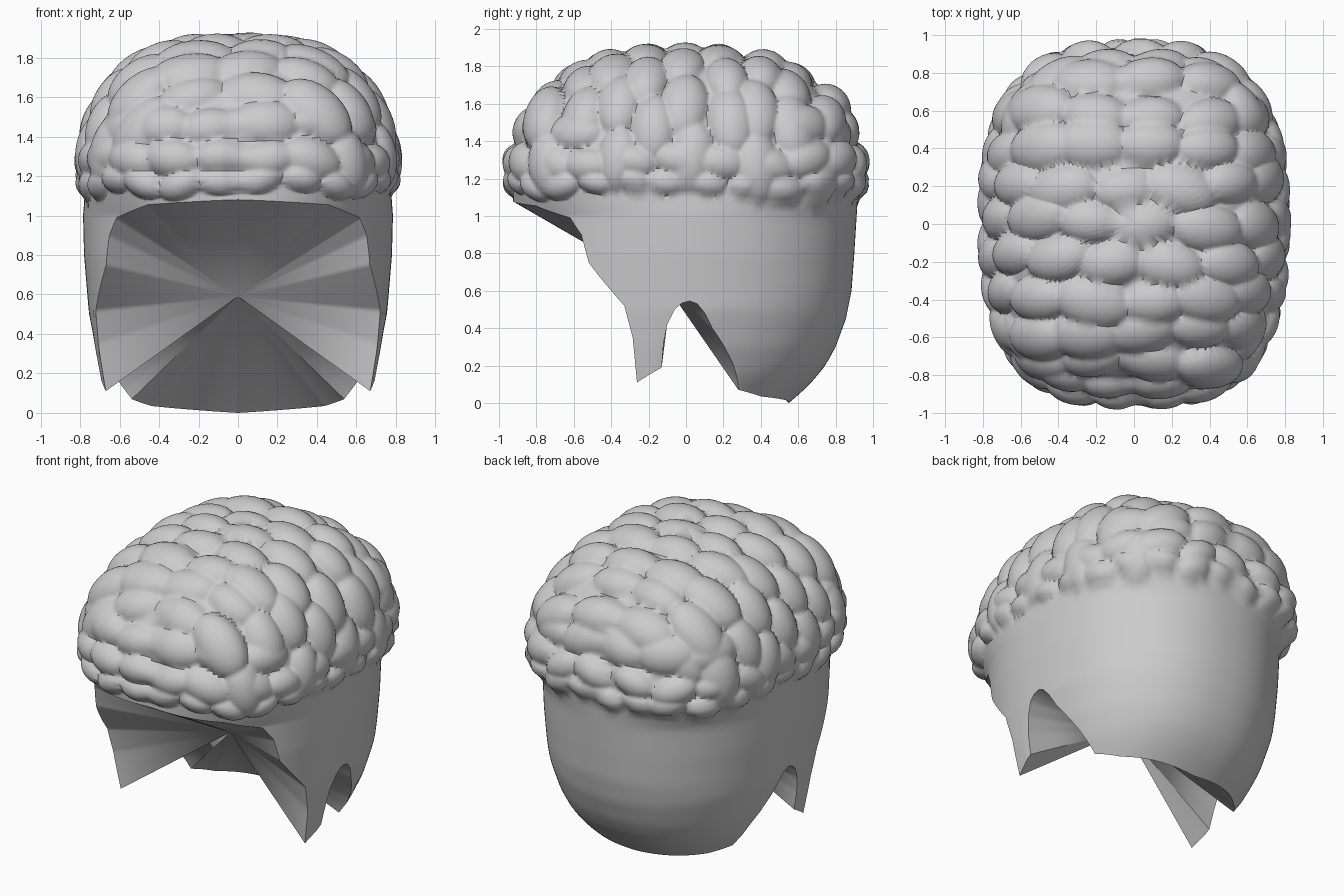
import bpy, bmesh, math, random
from mathutils import Vector, Matrix
from mathutils.bvhtree import BVHTree

if "Cube" in bpy.data.objects:
    bpy.data.objects.remove(bpy.data.objects["Cube"])

random.seed(11)
CAP = 2.2                             # superellipse power of the cap
PX, PY, PZ = 3.0, 2.6, 2.0            # powers of the boxier crown
HX, HY, HZ, Z0 = 0.77, 0.925, 0.66, 1.2


def lerp_table(tab, v):
    for (a, fa), (b, fb) in zip(tab, tab[1:]):
        if v <= b:
            k = max(0, (v - a) / (b - a))
            return fa + (fb - fa) * k
    return tab[-1][1]


def spow(v, p):
    return math.copysign(abs(v) ** (2 / p), v)


# Half widths and half depths of the cap by height
BACK_X = [(0, .54), (.07, .585), (.15, .635), (.3, .70), (.5, .755), (.8, .78), (1, .785), (1.2, HX)]
SIDE_X = [(0, .67), (.11, .69), (.3, .725), (.5, .755), (.8, .78), (1, .785), (1.2, HX)]
BACK_Y = [(0, .55), (.06, .62), (.12, .68), (.2, .745), (.3, .80), (.45, .855), (.6, .885), (.8, .90), (1.2, HY)]


def cap_point(t, z):
    s = math.sin(t)
    k = min(1, max(0, (s + .15) / .35))
    hx = lerp_table(SIDE_X, z) * (1 - k) + lerp_table(BACK_X, z) * k
    hy = lerp_table(BACK_Y, z) if s > 0 else HY
    w = min(1, max(0, (z - 1) / .2))
    return Vector((hx * spow(max(0, math.cos(t)), CAP + (PX - CAP) * w),
                   hy * spow(s, CAP + (PY - CAP) * w), z))


def crown_point(t, f):
    c = math.cos(f)
    return Vector((HX * spow(math.cos(t) * c, PX), HY * spow(math.sin(t) * c, PY), Z0 + HZ * spow(math.sin(f), PZ)))


def normal_at(p):
    def g(v, h, m):
        return math.copysign(m * abs(v / h) ** (m - 1), v) / h
    return Vector((g(p.x, HX, PX), g(p.y, HY, PY), g(max(0, p.z - Z0), HZ, PZ))).normalized()


# Lower edge from forehead, round the sideburn and ear arch, to the nape
EDGE = [(-HY, 1.08), (-.8, 1.055), (-.62, .99), (-.56, .9), (-.52, .75), (-.45, .66), (-.33, .52),
        (-.285, .35), (-.262, .11), (-.13, .19), (-.12, .32), (-.1, .42), (-.06, .5), (-.02, .535), (.02, .545),
        (.06, .53), (.1, .48), (.14, .4), (.28, .07), (.40, .035), (.55, 0)]
ctrl = []
for y, z in EDGE:
    hy = lerp_table(BACK_Y, z) if y > 0 else HY
    ctrl.append((math.copysign(math.asin(min(1, abs(y) / hy) ** (CAP / 2)), y), z))
cols = []
for (t0, z0), (t1, z1) in zip(ctrl, ctrl[1:]):
    n = math.ceil((abs(t1 - t0) + abs(z1 - z0)) / .024)
    cols += [(t0 + (t1 - t0) * i / n, z0 + (z1 - z0) * i / n) for i in range(n)]
cols.append(ctrl[-1])
ring = [(t, z, 1) for t, z in cols] + [(t, z, -1) for t, z in cols[-2:0:-1]]

# Curls: overlapping ellipsoids used as the relief form, all copies of one ball
ball = bmesh.new()
bmesh.ops.create_uvsphere(ball, u_segments=28, v_segments=16, radius=1)
ball.verts.index_update()
ball_verts = [v.co.copy() for v in ball.verts]
ball_faces = [[v.index for v in f.verts] for f in ball.faces]
ball.free()
curl_verts, curl_faces = [], []


def add_curl(p, long_axis, size):
    n = normal_at(p)
    u = (long_axis - n * long_axis.dot(n)).normalized()
    v = n.cross(u)
    rot = Matrix((u, v, n)).transposed().to_4x4()
    rot = rot @ Matrix.Rotation(random.uniform(-.22, .22), 4, 'Z') @ Matrix.Rotation(random.uniform(-.2, .2), 4, 'X')
    k = random.uniform(.92, 1.1)
    mat = Matrix.Translation(p - n * .05) @ rot @ Matrix.Diagonal((size[0] * k, size[1] * k, size[2], 1))
    base = len(curl_verts)
    curl_verts.extend(mat @ c for c in ball_verts)
    curl_faces.extend([base + i for i in f] for f in ball_faces)


def spaced(path, step, phase):
    """Points evenly spaced by length along a polyline."""
    lens = [(b - a).length for a, b in zip(path, path[1:])]
    n = max(2, round(sum(lens) / step))
    gap, out, run = sum(lens) / n, [], 0
    goal = gap * phase
    for p, d in zip(path, lens):
        while run + d >= goal and len(out) < n:
            out.append(p)
            goal += gap * random.uniform(.9, 1.1)
        run += d
    return out


# Crosswise rows over the crown, wandering a little
for j, y in enumerate([-.75, -.58, -.39, -.19, .01, .21, .4, .59, .76]):
    A = 1 - (abs(y) / HY) ** PY
    path, wave = [], random.uniform(0, 6)
    for i in range(401):
        b = math.radians(-86 + 172 * i / 400)
        path.append(Vector((HX * spow(math.sin(b) * A ** .5, PX), y + .035 * math.sin(wave + 2.5 * b),
                            Z0 + HZ * spow(math.cos(b) * A ** .5, PZ))))
    for p in spaced(path, .31, .3 if j % 2 else .75):
        n = normal_at(p)
        add_curl(p, Vector((n.z + .05, 0, -n.x)), (.2, .135, .118))

# Level rows across the front and back, then smaller curls round the hairline
for f, end, step, size in ((.44, True, .27, (.18, .125, .115)), (.14, False, .24, (.165, .11, .115)),
                           (0, False, .2, (.13, .085, .105))):
    for a0, a1 in ((-150, -30), (30, 150)) if end else ((-180, 180),):
        path = [crown_point(math.radians(a0 + (a1 - a0) * i / 600), f) for i in range(601)]
        for p in spaced(path, step, .5):
            p.z += random.uniform(-.03, .02) - (.02 if f == 0 else 0)
            n = normal_at(p)
            add_curl(p, Vector((-n.y, n.x, random.uniform(-.35, .35))), size)
curls = BVHTree.FromPolygons(curl_verts, curl_faces)


def raise_to_curls(p):
    if p.z < 1.0:
        return p
    n = normal_at(p)
    hit = curls.ray_cast(p + n * .2, -n, .2)[0]
    return hit if hit else p


# Hair: smooth cap below, curled crown above
LOW, HIGH = 32, 60
verts, faces = [], []
ROW = LOW + HIGH
for t, zb, side in ring:
    pts = [cap_point(t, zb + (Z0 - zb) * i / LOW) for i in range(LOW + 1)]
    pts += [crown_point(t, math.pi / 2 * (i / HIGH) ** 1.1) for i in range(1, HIGH)]
    verts += [raise_to_curls(Vector((p.x * side, p.y, p.z))) for p in pts]
top, inner = len(verts), len(verts) + 1
verts += [raise_to_curls(Vector((0, 0, Z0 + HZ))), Vector((0, -.08, .59))]
for k in range(len(ring)):
    a, b = k * ROW, (k + 1) % len(ring) * ROW
    faces += [(a + i, b + i, b + i + 1, a + i + 1) for i in range(ROW - 1)]
    faces += [(a + ROW - 1, b + ROW - 1, top), (b, a, inner)]   # underside fans to one point
mesh = bpy.data.meshes.new("curly_hair")
mesh.from_pydata(verts, [], faces)
hair = bpy.data.objects.new("curly_hair", mesh)
bpy.context.collection.objects.link(hair)
bpy.context.view_layer.objects.active = hair
hair.select_set(True)
bpy.ops.object.shade_smooth_by_angle(angle=math.radians(45))
